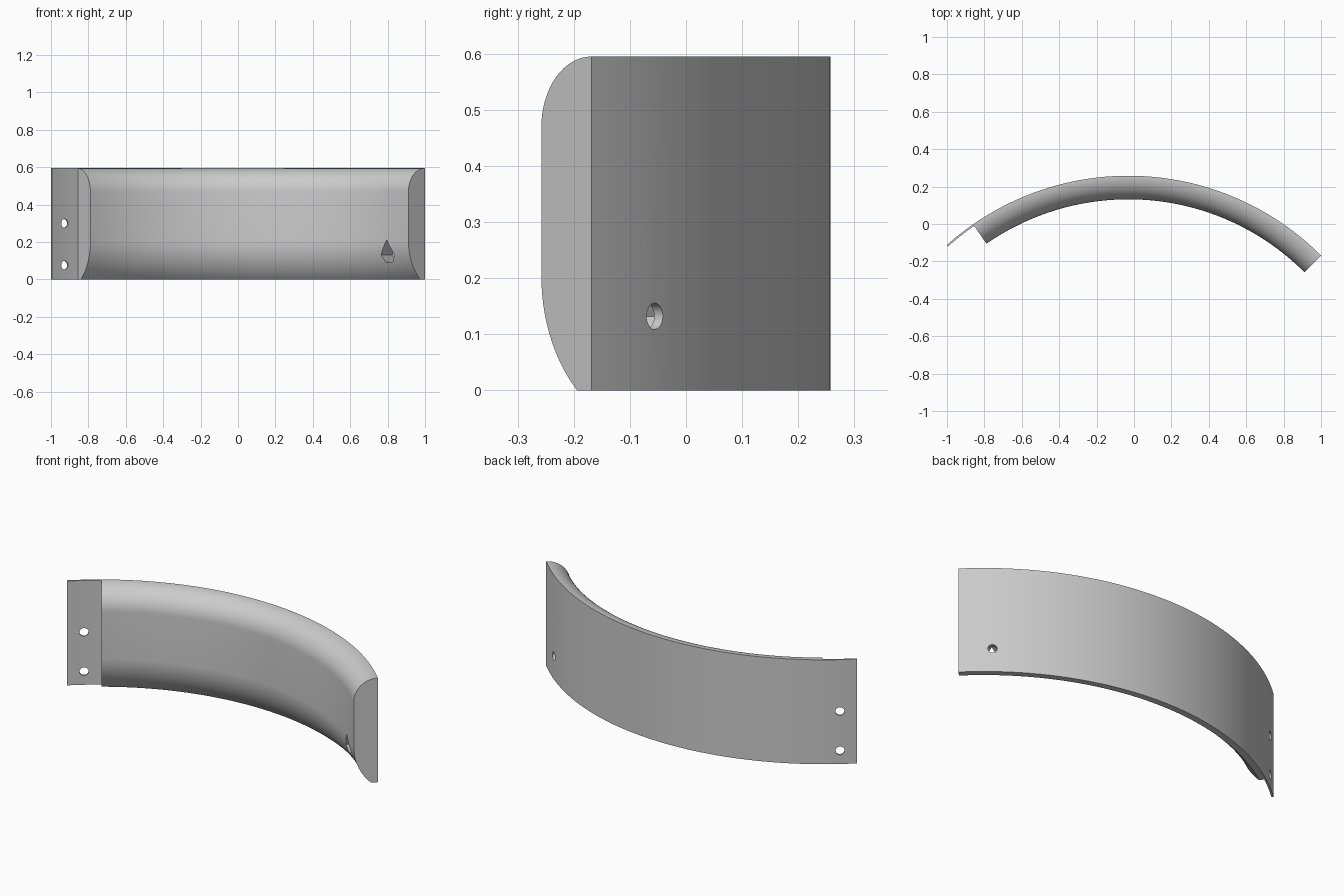
import bpy
import bmesh
from math import sin, cos, pi, radians, sqrt

if "Cube" in bpy.data.objects:
    bpy.data.objects.remove(bpy.data.objects["Cube"], do_unlink=True)

RADIUS = 1.457          # outer face of the arc
CX, CY = -0.03, -1.199  # axis of the arc
HEIGHT, DEPTH = 0.595, 0.126
HOLE_ANGLE = 38.3

grey = bpy.data.materials.new("plain grey")
grey.use_nodes = True
grey.diffuse_color = (0.6, 0.6, 0.6, 1)
grey.node_tree.nodes["Principled BSDF"].inputs["Base Color"].default_value = (0.6, 0.6, 0.6, 1)


def place(r, u, z, angle):
    """Radius, sideways offset and height at an angle measured from +y."""
    a = radians(angle)
    return (CX + r * sin(a) + u * cos(a), CY + r * cos(a) - u * sin(a), z)


def loft(name, rings):
    """Solid through a list of closed rings, capped at both ends."""
    bm = bmesh.new()
    loops = [[bm.verts.new(p) for p in ring] for ring in rings]
    for a, b in zip(loops, loops[1:]):
        for i in range(len(a)):
            j = (i + 1) % len(a)
            bm.faces.new((a[i], a[j], b[j], b[i]))
    bm.faces.new(loops[0])
    bm.faces.new(loops[-1])
    bmesh.ops.recalc_face_normals(bm, faces=bm.faces[:])
    mesh = bpy.data.meshes.new(name)
    bm.to_mesh(mesh)
    bm.free()
    mesh.materials.append(grey)
    obj = bpy.data.objects.new(name, mesh)
    bpy.context.collection.objects.link(obj)
    return obj


def sweep(name, profile, start, end, steps):
    angles = [start + (end - start) * i / steps for i in range(steps + 1)]
    return loft(name, [[place(r, 0, z, a) for r, z in profile] for a in angles])


def drill(target, outline, z, angle, r0, r1):
    """Cut a radial prism out of the target."""
    cutter = loft("cutter", [[place(r, u, z + v, angle) for u, v in outline] for r in (r0, r1)])
    cutter.hide_render = True
    mod = target.modifiers.new("hole", "BOOLEAN")
    mod.operation, mod.solver, mod.object = "DIFFERENCE", "EXACT", cutter
    bpy.context.view_layer.objects.active = target
    bpy.ops.object.modifier_apply(modifier=mod.name)
    bpy.data.objects.remove(cutter, do_unlink=True)


# Body section: rounded top, upright inner face, undercut bottom
inner = RADIUS - DEPTH
low_z, low_r = 0.205, 0.278
profile = [(RADIUS, 0), (RADIUS, HEIGHT)]
for i in range(1, 17):
    t = pi / 2 * i / 16
    profile.append((RADIUS - DEPTH * sin(t), HEIGHT - DEPTH * (1 - cos(t))))
for i in range(13):
    drop = low_z * i / 12
    profile.append((inner + low_r - sqrt(low_r ** 2 - drop ** 2), low_z - drop))
body = sweep("curved_body", profile, -34.75, 45, 40)

# Thin mounting tab that carries on the outer face
thin = RADIUS - 0.01
tab = sweep("mounting_tab", [(RADIUS, 0), (RADIUS, HEIGHT), (thin, HEIGHT), (thin, 0)],
            -41.8, -34.75, 4)

# Screw holes, and a pointed nut pocket behind the body hole
screw = [(0.0235 * cos(2 * pi * i / 32), 0.0235 * sin(2 * pi * i / 32)) for i in range(32)]
h = 0.046
pocket = [(-h, 0), (-h / 2, -h * sqrt(3) / 2), (h / 2, -h * sqrt(3) / 2), (h, 0), (0, h * sqrt(3))]
for z in (0.076, 0.3):
    drill(tab, screw, z, -HOLE_ANGLE, 1.4, 1.5)
drill(body, pocket, 0.132, HOLE_ANGLE, 1.2, RADIUS - 0.02)
drill(body, screw, 0.132, HOLE_ANGLE, 1.38, 1.5)

# Smooth shading with crisp edges
bpy.ops.object.select_all(action="DESELECT")
for obj in (body, tab):
    obj.select_set(True)
bpy.context.view_layer.objects.active = body
bpy.ops.object.shade_smooth_by_angle(angle=radians(30))
